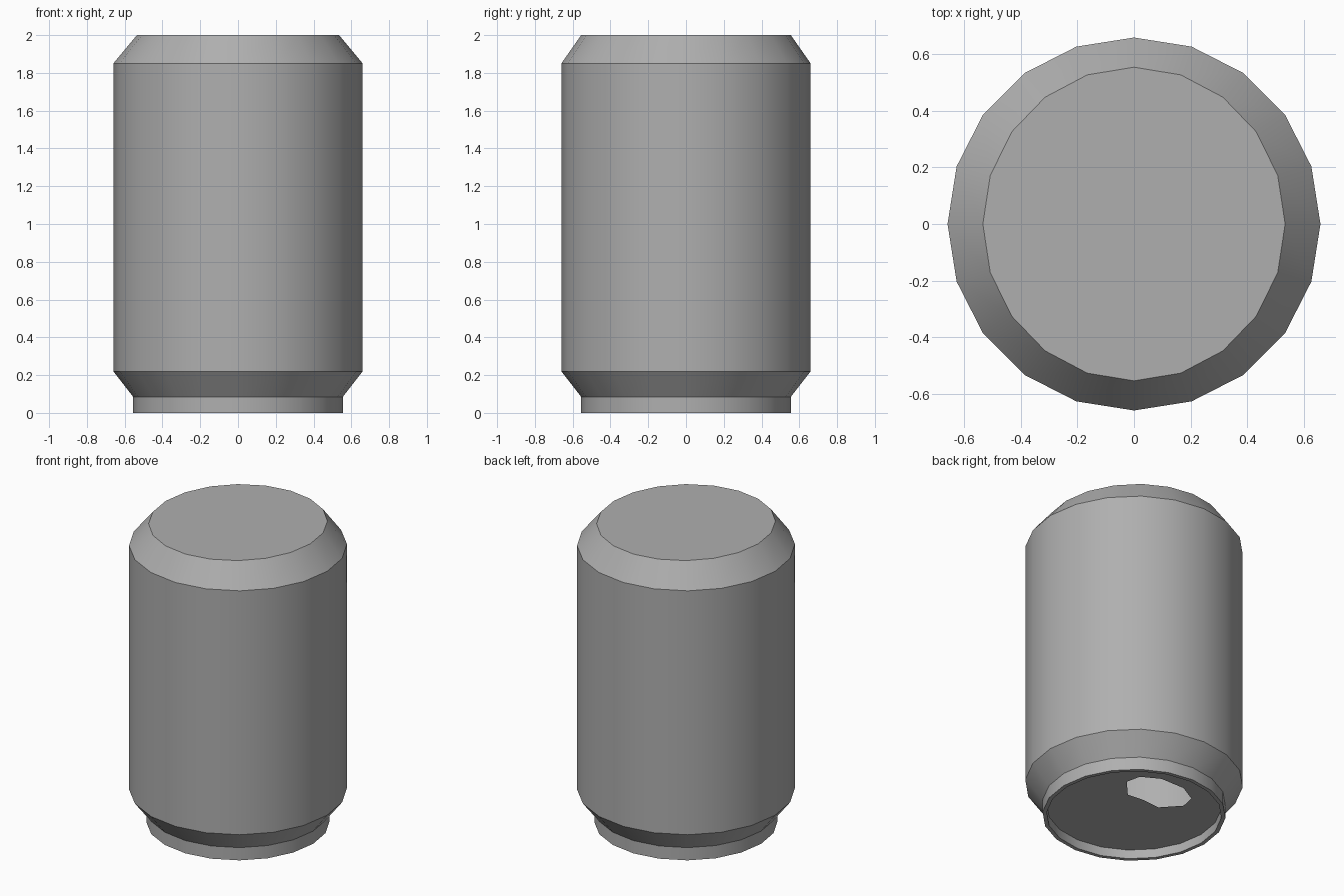
import bpy
import bmesh
from math import cos, sin, tau, radians

cube = bpy.data.objects.get("Cube")
if cube:
    bpy.data.objects.remove(cube, do_unlink=True)

SIDES = 20

# One plain grey metal
metal = bpy.data.materials.new("grey_metal")
metal.use_nodes = True
grey = (0.43, 0.43, 0.43, 1)
metal.diffuse_color = grey
metal.node_tree.nodes["Principled BSDF"].inputs["Base Color"].default_value = grey


def ring(bm, rx, ry, z):
    return [bm.verts.new((rx * cos(tau * i / SIDES), ry * sin(tau * i / SIDES), z))
            for i in range(SIDES)]


def finish(bm, name):
    mesh = bpy.data.meshes.new(name)
    bm.to_mesh(mesh)
    bm.free()
    mesh.materials.append(metal)
    obj = bpy.data.objects.new(name, mesh)
    bpy.context.collection.objects.link(obj)
    bpy.ops.object.select_all(action="DESELECT")
    obj.select_set(True)
    bpy.context.view_layer.objects.active = obj
    bpy.ops.object.shade_smooth_by_angle(angle=radians(30))


def loop_edges(bm, verts):
    return [bm.edges.new((v, verts[(i + 1) % len(verts)])) for i, v in enumerate(verts)]


# Can shell: recessed rim, neck, shoulder, wall, bevelled closed top
RECESS, RIM, NECK, BODY = 0.06, 0.53, 0.555, 0.66
profile = [(RIM, RIM, RECESS), (RIM, RIM, 0), (NECK, NECK, 0), (NECK, NECK, 0.085),
           (BODY, BODY, 0.22), (BODY, BODY, 1.85), (0.535, 0.555, 2)]
bm = bmesh.new()
rings = [ring(bm, *p) for p in profile]
for low, high in zip(rings, rings[1:]):
    for i in range(SIDES):
        j = (i + 1) % SIDES
        bm.faces.new((low[i], low[j], high[j], high[i]))
bm.faces.new(rings[-1])
finish(bm, "can_shell")

# Recessed end panel with the drinking opening, mirrored about x = 0
half = [(0.12, 0.085), (0.225, 0.20), (0.205, 0.297), (0.087, 0.363)]
opening = [(0, 0.097)] + half + [(-x, y) for x, y in reversed(half)]
bm = bmesh.new()
edges = loop_edges(bm, ring(bm, RIM, RIM, RECESS))
edges += loop_edges(bm, [bm.verts.new((x, y, RECESS)) for x, y in opening])
bmesh.ops.triangle_fill(bm, edges=edges, use_beauty=True, normal=(0, 0, -1))
bm.normal_update()
bmesh.ops.reverse_faces(bm, faces=[f for f in bm.faces if f.normal.z > 0])
finish(bm, "end_panel")
